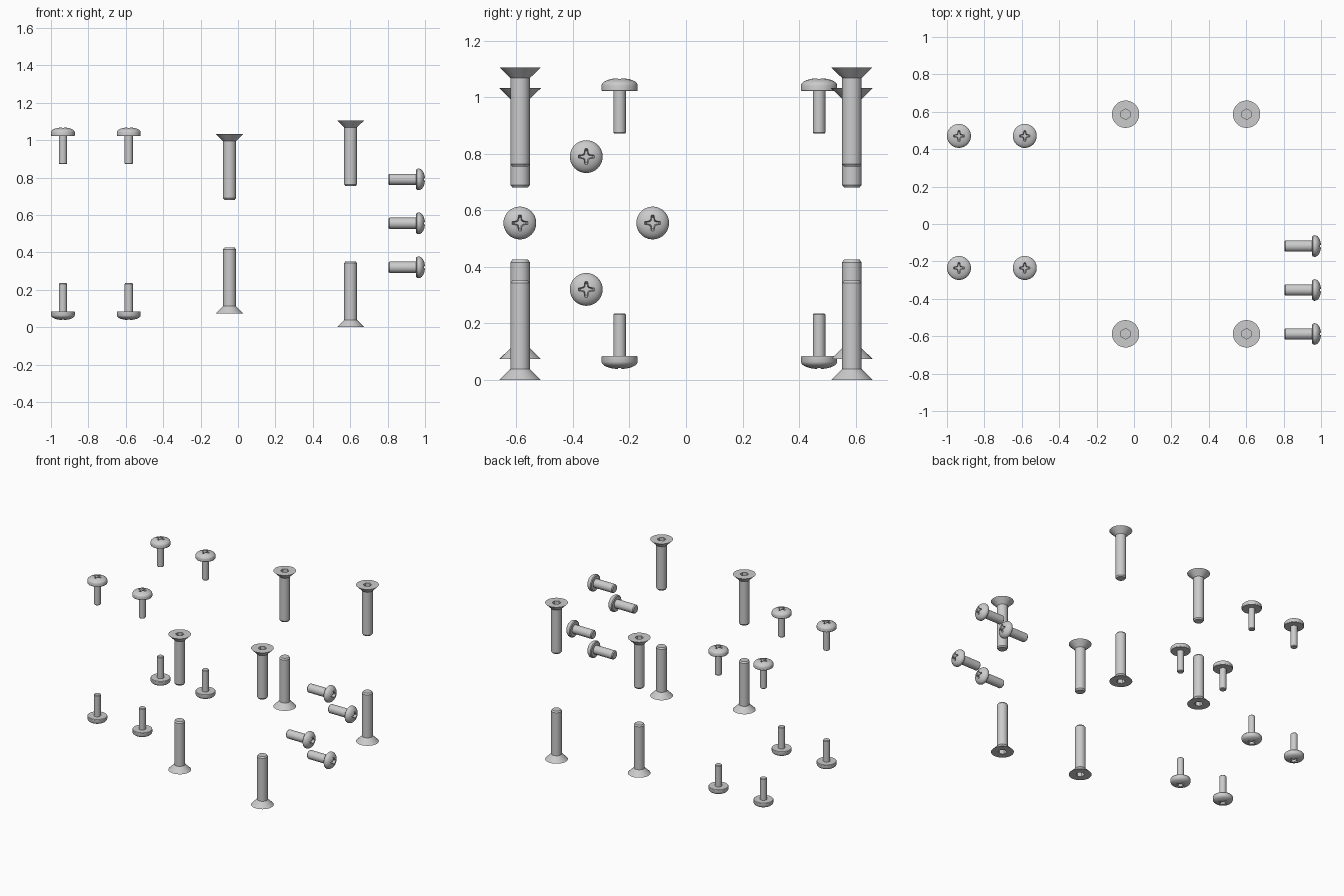
import bpy, bmesh
from math import pi, sin, cos
from mathutils import Vector

if "Cube" in bpy.data.objects:
    bpy.data.objects.remove(bpy.data.objects["Cube"])

MID = 0.553  # height of the mirror plane


def link(name, mesh):
    ob = bpy.data.objects.new(name, mesh)
    bpy.context.collection.objects.link(ob)
    return ob


def lathe(name, profile, steps=40):
    """Spin an (r, z) profile around z into a closed solid."""
    bm = bmesh.new()
    vs = [bm.verts.new((r, 0, z)) for r, z in profile]
    es = [bm.edges.new(p) for p in zip(vs, vs[1:])]
    bmesh.ops.spin(bm, geom=vs + es, axis=(0, 0, 1), cent=(0, 0, 0),
                   angle=2 * pi, steps=steps, use_duplicate=False)
    bmesh.ops.remove_doubles(bm, verts=bm.verts[:], dist=1e-5)
    bmesh.ops.recalc_face_normals(bm, faces=bm.faces[:])
    me = bpy.data.meshes.new(name)
    bm.to_mesh(me)
    bm.free()
    return link(name, me)


def prism(name, outline, z0, z1, taper):
    """Outline at z1, shrunk by taper at z0."""
    bm = bmesh.new()
    lo = [bm.verts.new((x * taper, y * taper, z0)) for x, y in outline]
    hi = [bm.verts.new((x, y, z1)) for x, y in outline]
    n = len(outline)
    bm.faces.new(lo)
    bm.faces.new(hi)
    for i in range(n):
        j = (i + 1) % n
        bm.faces.new((lo[i], lo[j], hi[j], hi[i]))
    bmesh.ops.recalc_face_normals(bm, faces=bm.faces[:])
    me = bpy.data.meshes.new(name)
    bm.to_mesh(me)
    bm.free()
    return link(name, me)


def carve(body, cutter):
    """Cut the drive recess and return the finished, smoothed mesh."""
    mod = body.modifiers.new("recess", 'BOOLEAN')
    mod.operation, mod.solver, mod.object = 'DIFFERENCE', 'EXACT', cutter
    dg = bpy.context.evaluated_depsgraph_get()
    me = bpy.data.meshes.new_from_object(body.evaluated_get(dg))
    name = body.name
    bpy.data.objects.remove(body)
    bpy.data.objects.remove(cutter)
    me.name = name
    me.shade_smooth()
    me.set_sharp_from_angle(angle=pi / 6)
    return me


def cross(size):
    """Plus-shaped outline with flared inner corners."""
    pts = []
    for k in range(4):
        c, s = cos(k * pi / 2), sin(k * pi / 2)
        for x, y in ((1, -0.17), (1, 0.17), (0.5, 0.23), (0.33, 0.33), (0.23, 0.5)):
            pts.append((size * (x * c - y * s), size * (x * s + y * c)))
    return pts


def dome(r, z, h, n=6):
    """Cap of a flattened sphere, from rim to pole."""
    return [(r * cos(i / n * pi / 2), z + h * sin(i / n * pi / 2)) for i in range(n)] + [(0, z + h)]


# wide pan-head screw, seat of the head at z = 0
pan = carve(
    lathe("pan_screw", [(0, -0.151), (0.019, -0.151), (0.022, -0.147), (0.022, 0),
                        (0.062, 0), (0.064, 0.003)] + dome(0.064, 0.020, 0.026)),
    prism("cross_cutter", cross(0.034), 0.016, 0.06, 0.6))

# thicker round-head screw
rounded = carve(
    lathe("round_screw", [(0, -0.148), (0.025, -0.148), (0.030, -0.142), (0.030, 0),
                          (0.050, 0), (0.056, 0.005)] + dome(0.058, 0.014, 0.034)),
    prism("cross_cutter", cross(0.033), 0.014, 0.06, 0.6))

# countersunk screw with hex socket, top face at z = 0
hexagon = [(0.028 * sin(k * pi / 3), 0.028 * cos(k * pi / 3)) for k in range(6)]
sunk = carve(
    lathe("countersunk_screw", [(0, -0.351), (0.028, -0.351), (0.0345, -0.342),
                                (0.0345, -0.038), (0.073, 0), (0, 0)]),
    prism("hex_cutter", hexagon, -0.03, 0.02, 1.0))


def vertical_pair(name, mesh, x, y, offset):
    """Upper screw and its flipped copy below the mirror plane."""
    up = link(name + "_upper", mesh)
    up.location = (x, y, MID + offset)
    down = link(name + "_lower", mesh)
    down.location = (x, y, MID - offset)
    down.rotation_euler = (pi, 0, 0)


# left group of pan-head screws
for x in (-0.936, -0.584):
    for y in (-0.235, 0.471):
        vertical_pair("pan_screw", pan, x, y, 0.469)

# long countersunk screws at two heights
for x, off in ((-0.045, 0.479), (0.602, 0.553)):
    for y in (-0.587, 0.587):
        vertical_pair("countersunk_screw", sunk, x, y, off)

# diamond of four sideways screws facing +x
for k in range(4):
    ob = link("side_screw", rounded)
    ob.location = (0.952, -0.353 + 0.235 * cos(k * pi / 2), 0.555 + 0.235 * sin(k * pi / 2))
    ob.rotation_euler = (0, pi / 2, 0)
